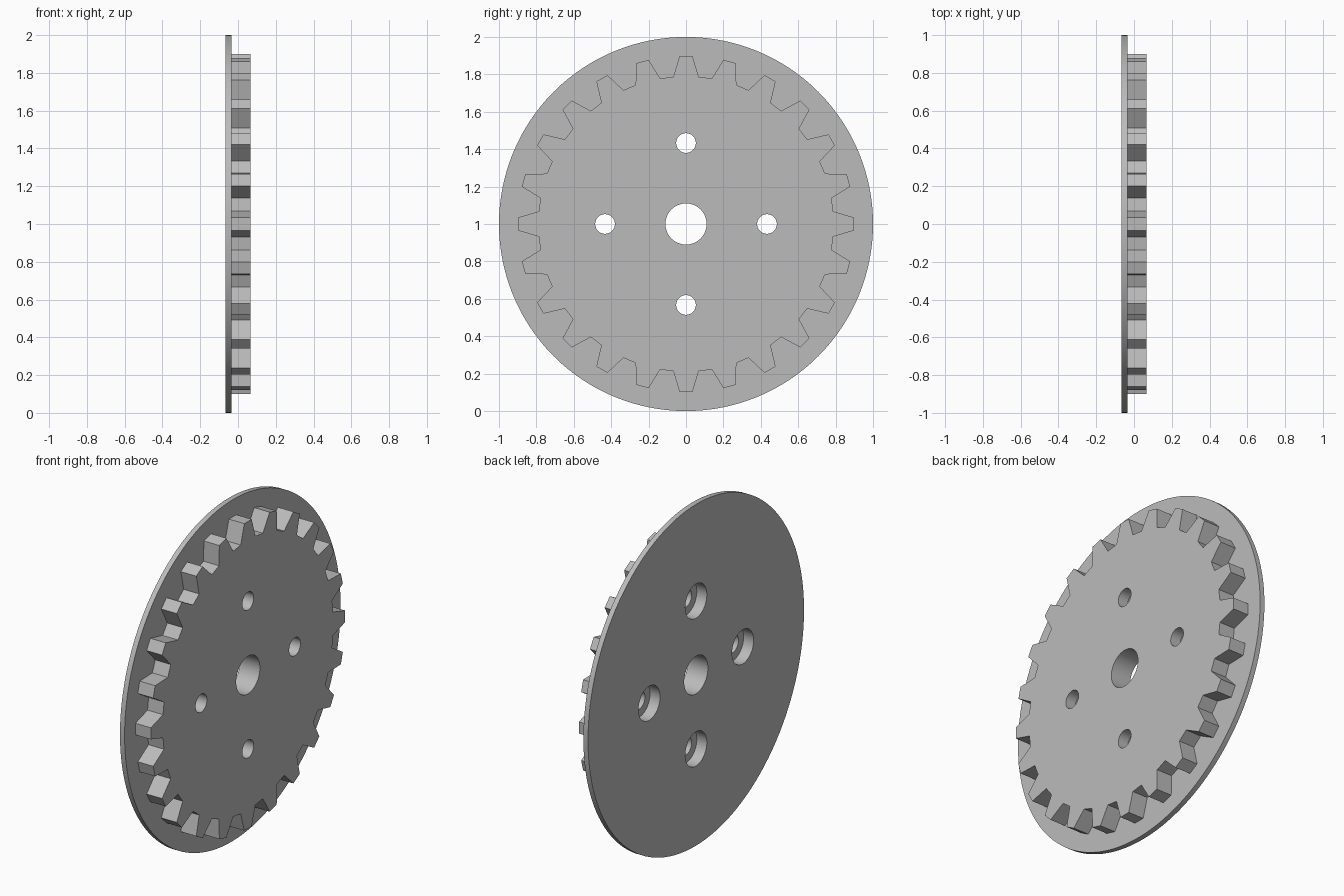
import bpy, bmesh
from math import sin, cos, pi, radians

if "Cube" in bpy.data.objects:
    bpy.data.objects.remove(bpy.data.objects["Cube"], do_unlink=True)

steel = bpy.data.materials.new("plain_grey")
steel.use_nodes = True
GREY = (0.5, 0.5, 0.5, 1)
steel.diffuse_color = GREY
steel.node_tree.nodes["Principled BSDF"].inputs["Base Color"].default_value = GREY

BACK, JOINT, FACE = -0.065, -0.035, 0.065   # layers along x
TEETH = 24


def circle(radius, n, y=0, z=0):
    return [(y + radius * sin(2 * pi * i / n), z + radius * cos(2 * pi * i / n)) for i in range(n)]


def extrude(name, outlines, x0, x1):
    """Solid from closed (y, z) outlines, extruded along x."""
    bm = bmesh.new()
    for outline in outlines:
        low = [bm.verts.new((x0, y, z + 1)) for y, z in outline]
        high = [bm.verts.new((x1, y, z + 1)) for y, z in outline]
        bm.faces.new(low)
        bm.faces.new(high)
        for i in range(len(low)):
            j = (i + 1) % len(low)
            bm.faces.new((low[i], low[j], high[j], high[i]))
    bmesh.ops.recalc_face_normals(bm, faces=bm.faces)
    mesh = bpy.data.meshes.new(name)
    bm.to_mesh(mesh)
    bm.free()
    mesh.materials.append(steel)
    obj = bpy.data.objects.new(name, mesh)
    bpy.context.collection.objects.link(obj)
    return obj


# Toothed outline: straight-sided teeth, one centred at the top
gear_outline = []
for k in range(TEETH):
    for offset, r in ((-4.93, 0.79), (-2.17, 0.9), (2.17, 0.9), (4.93, 0.79)):
        a = radians(k * 360 / TEETH + offset)
        gear_outline.append((r * sin(a), r * cos(a)))

flange = extrude("flange_disc", [circle(1.0, 128)], BACK, JOINT)
gear = extrude("toothed_wheel", [gear_outline], JOINT, FACE)

# Hole cutters: centre bore, four bolt holes, four counterbores from the back
spots = [(0.433 * sin(k * pi / 2), 0.433 * cos(k * pi / 2)) for k in range(4)]
holes = extrude("hole_cutter", [circle(0.11, 64)] + [circle(0.0525, 48, *s) for s in spots], -0.2, 0.2)
bores = extrude("counterbore_cutter", [circle(0.1, 48, *s) for s in spots], -0.2, 0.0)

for part in (flange, gear):
    bpy.ops.object.select_all(action="DESELECT")
    part.select_set(True)
    bpy.context.view_layer.objects.active = part
    for cutter in (holes, bores):
        mod = part.modifiers.new(cutter.name, "BOOLEAN")
        mod.operation = "DIFFERENCE"
        mod.solver = "EXACT"
        mod.object = cutter
        bpy.ops.object.modifier_apply(modifier=mod.name)
    bpy.ops.object.shade_smooth_by_angle(angle=radians(20))

for cutter in (holes, bores):
    bpy.data.objects.remove(cutter, do_unlink=True)
